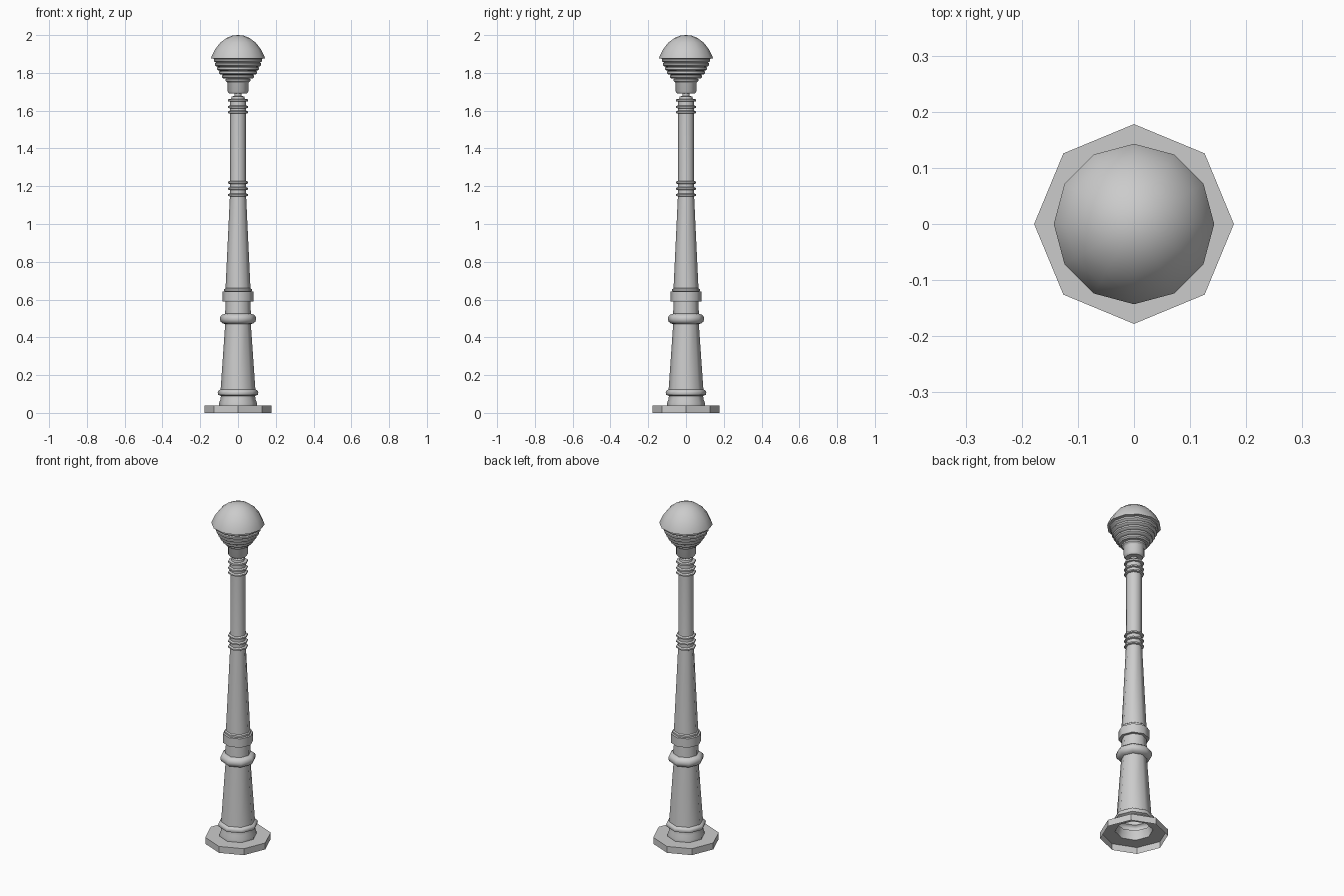
import bpy, bmesh
from math import sin, cos, pi, radians

if "Cube" in bpy.data.objects:
    bpy.data.objects.remove(bpy.data.objects["Cube"])


def lathe(name, profile, sides, angle=40):
    """Revolve (radius, height) points around z; radius 0 becomes a pole."""
    bm = bmesh.new()
    rings = []
    for r, z in profile:
        n = 1 if r == 0 else sides
        rings.append([bm.verts.new((r * cos(2 * pi * i / sides),
                                    r * sin(2 * pi * i / sides), z)) for i in range(n)])
    for a, b in zip(rings, rings[1:]):
        for i in range(sides):
            j = (i + 1) % sides
            if len(b) == 1:
                bm.faces.new((a[i], a[j], b[0]))
            else:
                bm.faces.new((a[i], a[j], b[j], b[i]))
    mesh = bpy.data.meshes.new(name)
    bm.to_mesh(mesh)
    bm.free()
    obj = bpy.data.objects.new(name, mesh)
    bpy.context.collection.objects.link(obj)
    bpy.ops.object.select_all(action='DESELECT')
    obj.select_set(True)
    bpy.context.view_layer.objects.active = obj
    bpy.ops.object.shade_smooth_by_angle(angle=radians(angle))
    return obj


def ribs(z, count, step, inner, outer):
    """Stack of thin raised bands on the shaft."""
    pts = []
    for k in range(count):
        h = z + k * step
        pts += [(inner, h), (outer, h + 0.003), (outer, h + 0.011), (inner, h + 0.016)]
    return pts


# Octagonal foot, open underneath
lathe("foot_plate", [(.178, 0), (.178, .038), (.1, .038)], 8, 30)

# Lower pedestal with foot moulding and round bead
lathe("pedestal", [(.1, .038), (.1, .052), (.092, .075), (.091, .09),
                   (.105, .096), (.108, .107), (.104, .118), (.092, .124),
                   (.068, .47), (.082, .474), (.093, .484), (.096, .497),
                   (.093, .511), (.082, .521), (.068, .525), (.066, .59)], 8, 50)

# Collar and tapered shaft
lathe("collar", [(.066, .59), (.082, .59), (.082, .642), (.066, .642),
                 (.073, .645), (.073, .655), (.066, .66)], 8, 50)
lathe("tapered_shaft", [(.066, .66), (.043, 1.146)], 8, 50)

# Upper shaft with two banded sections
lathe("upper_shaft", ribs(1.146, 3, .033, .043, .053) + [(.042, 1.24), (.042, 1.584)]
      + ribs(1.584, 2, .028, .043, .053)
      + [(.043, 1.648), (.053, 1.65), (.053, 1.66), (.036, 1.662), (.034, 1.674),
         (.019, 1.678), (.019, 1.7)], 8, 50)

# Lamp socket
lathe("lamp_socket", [(.0, 1.69), (.046, 1.69), (.055, 1.702), (.055, 1.745),
                      (.058, 1.75), (.04, 1.75)][1:], 12, 40)
lathe("socket_underside", [(.046, 1.69), (0, 1.69)], 12)

# Stepped bowl below the globe
steps = [(.066, 1.75), (.085, 1.77), (.1, 1.791), (.112, 1.812), (.122, 1.834), (.128, 1.856)]
bowl = [(.05, 1.75)]
for r, z in steps:
    bowl += [(r - .008, z), (r, z + .007), (r, z + .016), (r - .006, z + .02)]
lathe("stepped_bowl", bowl, 12, 40)

# Domed globe cover with overhanging rim
lathe("globe_dome", [(.12, 1.874), (.143, 1.876), (.141, 1.884), (.122, 1.924),
                     (.094, 1.96), (.062, 1.984), (.03, 1.997), (0, 2.0)], 12, 50)
